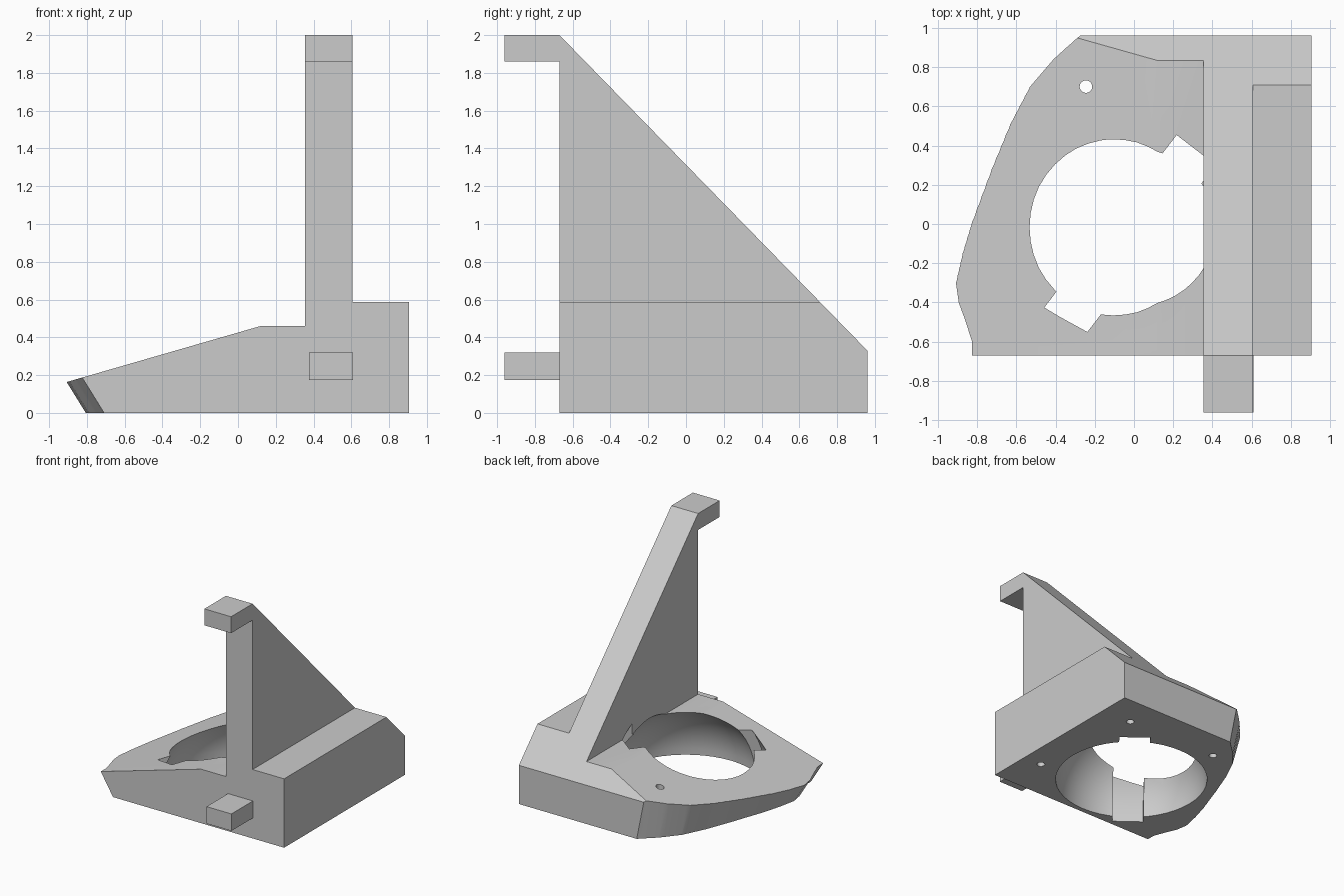
import bpy, bmesh, math
from mathutils import Matrix, Vector

if "Cube" in bpy.data.objects:
    bpy.data.objects.remove(bpy.data.objects["Cube"], do_unlink=True)

grey = bpy.data.materials.new("plain_grey")
grey.use_nodes = True
grey.diffuse_color = (0.6, 0.6, 0.6, 1)
grey.node_tree.nodes["Principled BSDF"].inputs["Base Color"].default_value = (0.6, 0.6, 0.6, 1)


def finish(bm, name):
    bmesh.ops.recalc_face_normals(bm, faces=bm.faces[:])
    if bm.calc_volume(signed=True) < 0:
        bmesh.ops.reverse_faces(bm, faces=bm.faces[:])
    mesh = bpy.data.meshes.new(name)
    bm.to_mesh(mesh)
    bm.free()
    mesh.materials.append(grey)
    ob = bpy.data.objects.new(name, mesh)
    bpy.context.collection.objects.link(ob)
    return ob


def loft(name, ring_a, ring_b):
    """Solid between two matching rings of points."""
    bm = bmesh.new()
    a = [bm.verts.new(p) for p in ring_a]
    b = [bm.verts.new(p) for p in ring_b]
    bm.faces.new(a)
    bm.faces.new(b)
    for i in range(len(a)):
        j = (i + 1) % len(a)
        bm.faces.new((a[i], a[j], b[j], b[i]))
    bm.normal_update()
    bmesh.ops.triangulate(bm, faces=bm.faces[:])
    return finish(bm, name)


def box(name, x0, x1, y0, y1, z0, z1):
    ring = [(x0, y0), (x1, y0), (x1, y1), (x0, y1)]
    return loft(name, [(x, y, z0) for x, y in ring], [(x, y, z1) for x, y in ring])


def cylinder(name, radius, depth, matrix, segments):
    bm = bmesh.new()
    bmesh.ops.create_cone(bm, cap_ends=True, segments=segments, radius1=radius,
                          radius2=radius, depth=depth, matrix=matrix)
    return finish(bm, name)


def volume(mesh):
    bm = bmesh.new()
    bm.from_mesh(mesh)
    result = bm.calc_volume(signed=True)
    bm.free()
    return result


def cut(target, cutter):
    """Subtract the cutter, taking the first solver that gives a sound solid."""
    before = volume(target.data)
    mod = target.modifiers.new("cut", 'BOOLEAN')
    mod.operation = 'DIFFERENCE'
    mod.object = cutter
    for solver in ('MANIFOLD', 'EXACT', 'FLOAT'):
        mod.solver = solver
        bpy.context.view_layer.update()
        graph = bpy.context.evaluated_depsgraph_get()
        mesh = bpy.data.meshes.new_from_object(target.evaluated_get(graph))
        if 0.3 * before < volume(mesh) < before - 0.00001:
            target.data = mesh
            break
    target.modifiers.remove(mod)
    bpy.data.objects.remove(cutter, do_unlink=True)


FRONT, BACK = -0.67, 0.96

# Body: sloping deck, upright fin and side block in one profile
profile = [(-1.3, 0), (0.904, 0), (0.904, 0.587), (0.607, 0.587), (0.607, 2.1),
           (0.355, 2.1), (0.355, 0.46), (0.12, 0.46), (-1.3, 0.05)]
body = loft("bracket_body", [(x, FRONT, z) for x, z in profile],
            [(x, BACK, z) for x, z in profile])

# Long slope down to the back
wedge = [(-0.87, 2.205), (1.16, 0.125), (1.16, 2.205)]
cut(body, loft("slope_cutter", [(-2, y, z) for y, z in wedge],
               [(2, y, z) for y, z in wedge]))

# Curved, undercut outer side of the deck
outline = [(-0.825, -0.8), (-0.825, -0.6), (-0.86, -0.49), (-0.893, -0.4),
           (-0.907, -0.3), (-0.873, -0.15), (-0.825, 0.01), (-0.725, 0.28),
           (-0.63, 0.51), (-0.53, 0.70), (-0.41, 0.84), (-0.28, 0.957), (-0.17, 1.06)]
STEPS = 4
fine = [Vector(p).lerp(Vector(q), k / STEPS)
        for p, q in zip(outline, outline[1:]) for k in range(STEPS)]
fine.append(Vector(outline[-1]))


def side_ring(z):
    ring = []
    for x, y in fine:
        rim = 0.46 + 0.289 * (x - 0.12)
        t = min(max((y + 0.3) / 1.26, 0), 1)
        lean = 0.62 - 0.42 * t
        ring.append((x - lean * (z - rim), y, z))
    return ring + [(-2, 1.06, z), (-2, -0.8, z)]


cut(body, loft("side_cutter", side_ring(-0.05), side_ring(0.5)))

# Spherical socket
centre = Vector((0.014, -0.017, -0.003))
bm = bmesh.new()
bmesh.ops.create_uvsphere(bm, u_segments=48, v_segments=32, radius=0.612,
                          matrix=Matrix.Translation(centre))
cut(body, finish(bm, "socket_cutter"))

# Two opposite notches cut by one upright disc
turn = Matrix.Rotation(math.radians(52.5), 4, 'Z') @ Matrix.Rotation(math.pi / 2, 4, 'X')
cut(body, cylinder("notch_cutter", 0.68, 0.25, Matrix.Translation(centre) @ turn, 64))

# One through hole and two blind screw holes
for x, y, top in [(-0.245, 0.70, 0.8), (0.62, 0.69, 0.4), (0.73, -0.30, 0.4)]:
    place = Matrix.Translation((x, y, top / 2 - 0.05))
    cut(body, cylinder("hole_cutter", 0.032, top + 0.1, place, 20))

# Hooks on the front
hooks = [box("upper_hook", 0.355, 0.607, -0.96, FRONT, 1.86, 2.0),
         box("lower_hook", 0.375, 0.61, -0.96, FRONT, 0.175, 0.32)]

# Smooth curved walls, keep corners sharp
bpy.ops.object.select_all(action='DESELECT')
for ob in [body] + hooks:
    ob.select_set(True)
bpy.context.view_layer.objects.active = body
bpy.ops.object.shade_smooth_by_angle(angle=math.radians(25))
